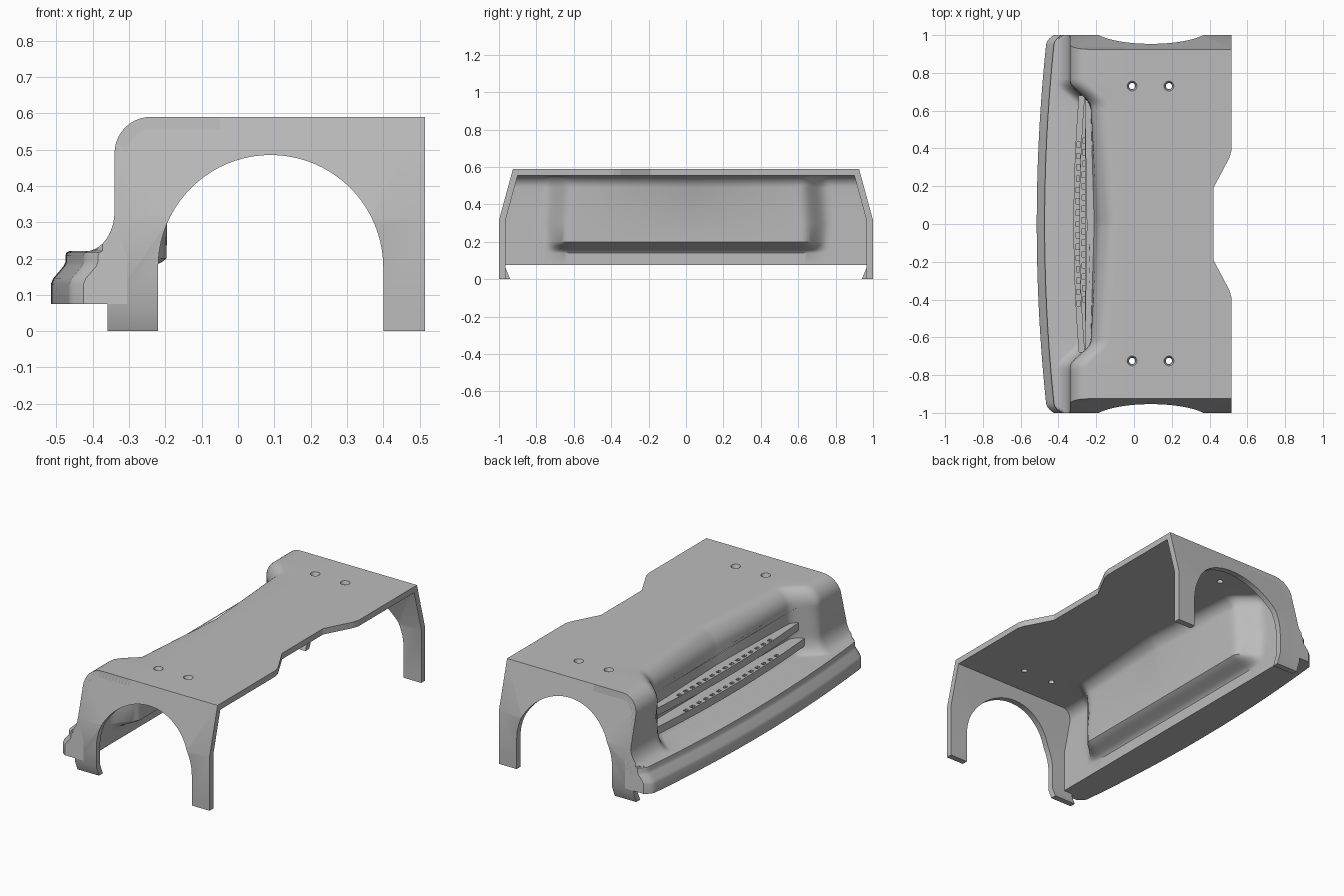
import bpy, bmesh, math
from mathutils import Matrix

cube = bpy.data.objects.get("Cube")
if cube:
    bpy.data.objects.remove(cube, do_unlink=True)

grey = bpy.data.materials.new("plain_grey")
grey.use_nodes = True
colour = (0.5, 0.5, 0.5, 1)
grey.diffuse_color = colour
grey.node_tree.nodes["Principled BSDF"].inputs["Base Color"].default_value = colour

TOP, UNDER = 0.59, 0.555
SEAM = -0.05


def finish(bm, name, smooth=True):
    bmesh.ops.recalc_face_normals(bm, faces=bm.faces[:])
    mesh = bpy.data.meshes.new(name)
    bm.to_mesh(mesh)
    bm.free()
    ob = bpy.data.objects.new(name, mesh)
    bpy.context.collection.objects.link(ob)
    mesh.materials.append(grey)
    if smooth:
        bpy.ops.object.select_all(action='DESELECT')
        ob.select_set(True)
        bpy.context.view_layer.objects.active = ob
        bpy.ops.object.shade_smooth_by_angle(angle=math.radians(32))
    return ob


def cut(ob, cutter):
    cutter.hide_render = True
    cutter.hide_viewport = True
    mod = ob.modifiers.new("holes", 'BOOLEAN')
    mod.operation = 'DIFFERENCE'
    mod.solver = 'EXACT'
    mod.object = cutter
    bpy.context.view_layer.update()
    graph = bpy.context.evaluated_depsgraph_get()
    mesh = bpy.data.meshes.new_from_object(ob.evaluated_get(graph))
    ob.modifiers.clear()
    ob.data = mesh
    bpy.data.objects.remove(cutter, do_unlink=True)


def arc(cx, cz, rx, rz, a, b, n=10):
    angles = [math.radians(a + (b - a) * i / n) for i in range(n + 1)]
    return [(cx + rx * math.cos(t), cz + rz * math.sin(t)) for t in angles]


def prism(points, place, depth):
    """Extrude a flat outline along the vector depth."""
    bm = bmesh.new()
    face = bm.faces.new([bm.verts.new(place(*p)) for p in points])
    new = bmesh.ops.extrude_face_region(bm, geom=[face])['geom']
    bmesh.ops.translate(bm, vec=depth, verts=[v for v in new if isinstance(v, bmesh.types.BMVert)])
    return bm


def step(v, a, b):
    t = min(1, max(0, (v - a) / (b - a)))
    return t * t * (3 - 2 * t)


def half_width(z):
    return 1 - 0.075 * max(0, z - 0.315) / (TOP - 0.315)


def recess(y, z):
    """Depth of the grille recess, deepest at the top centre."""
    y = abs(y)
    lean = min(1, max(0, (z - 0.3) / 0.26))
    return 0.11 * (1 - step(y, 0.62, 0.76)) + 0.05 * max(0, 1 - y / 0.64) * lean


def bumper_x(y):
    y = abs(y)
    return -0.515 + 0.055 * y * y + 0.035 * max(0, (y - 0.95) / 0.05) ** 2


# Nose: one cross-section lofted across the width
upper = arc(-0.24, 0.49, 0.1, 0.1, 90, 180) + arc(-0.42, 0.33, 0.08, 0.11, 0, -90)
lip = [(0.05, 0.22), (0.042, 0.216), (0.04, 0.208), (0.04, 0.19),
       (0.034, 0.178), (0.006, 0.145), (0, 0.13), (0, 0.075)]
lining = [(-0.305, z) for z in (0.075, 0.14, 0.15, 0.16, 0.17, 0.18, 0.19, 0.2, 0.3)]
lining += arc(-0.24, 0.49, 0.065, 0.065, 180, 90)


def section(s):
    ring = [(SEAM, s * half_width(TOP), TOP)]
    for x, z in upper:
        y = s * half_width(z)
        ring.append((max(x + recess(y, z), bumper_x(y) + 0.052), y, z))
    for x, z in lip:
        ring.append((bumper_x(s) + x, s, z))
    for x, z in lining:
        y = s * half_width(z)
        ring.append((x + recess(y, z) * step(z, 0.14, 0.205), y, z))
    ring.append((SEAM, s * half_width(UNDER), UNDER))
    return ring


bm = bmesh.new()
stations = [i / 60 for i in range(-60, 61)]
stations += [side * e for side in (-1, 1) for e in (0.96, 0.975, 0.99)]
rings = [[bm.verts.new(p) for p in section(s)] for s in sorted(stations)]
for a, b in zip(rings, rings[1:]):
    for i in range(len(a)):
        j = (i + 1) % len(a)
        bm.faces.new((a[i], a[j], b[j], b[i]))
bm.faces.new(rings[0])
bm.faces.new(rings[-1])
finish(bm, "nose_and_bumper")

# Side walls with wheel arches and legs
outline = [(0.515, 0), (0.515, TOP)] + arc(-0.24, 0.49, 0.1, 0.1, 90, 180)
outline += [(-0.34, 0.2), (-0.36, 0.2), (-0.36, 0), (-0.22, 0)]
outline += arc(0.09, 0.175, 0.31, 0.31, 180, 0, 40) + [(0.4, 0)]
for side, label in ((1, "rear"), (-1, "front")):
    bm = prism(outline, lambda x, z: (x, side, z), (0, -0.035 * side, 0))
    for z in (0.315, 0.06):
        bmesh.ops.bisect_plane(bm, geom=bm.verts[:] + bm.edges[:] + bm.faces[:],
                               plane_co=(0, 0, z), plane_no=(0, 0, 1))
    for v in bm.verts:
        v.co.y -= side * (1 - half_width(v.co.z))
        if v.co.z < 0.01 and v.co.x < -0.2:
            v.co.y -= side * 0.025
    finish(bm, label + "_side_wall")

# Top plate with the notched edge
edge = [(0.515, 0.925), (0.515, 0.385), (0.505, 0.35), (0.42, 0.19)]
edge += [(x, -y) for x, y in reversed(edge)]
plate = [(SEAM, 0.925)] + edge + [(SEAM, -0.925)]
top = finish(prism(plate, lambda x, y: (x, y, UNDER), (0, 0, TOP - UNDER)), "top_plate", False)

# Countersunk screw holes
bm = bmesh.new()
for x in (-0.01, 0.185):
    for y in (-0.725, 0.73):
        bmesh.ops.create_cone(bm, cap_ends=True, segments=24, radius1=0.018, radius2=0.03,
                              depth=0.03, matrix=Matrix.Translation((x, y, TOP - 0.005)))
cut(top, finish(bm, "countersink_cutter", False))
bm = bmesh.new()
for x in (-0.01, 0.185):
    for y in (-0.725, 0.73):
        bmesh.ops.create_cone(bm, cap_ends=True, segments=24, radius1=0.0165, radius2=0.0165,
                              depth=0.2, matrix=Matrix.Translation((x, y, TOP)))
cut(top, finish(bm, "screw_cutter", False))

# Perforated grille slats, stepped back towards the top
for k, label in enumerate(("lower", "middle", "upper")):
    z, front, thick = 0.265 + 0.09 * k, -0.32 + 0.03 * k, 0.045
    ys = [-0.68 + 1.36 * i / 24 for i in range(25)]
    shape = [(front + 0.06 * y * y, y) for y in ys]
    shape += [(-0.325 + recess(y, z), y) for y in reversed(ys)]
    slat = finish(prism(shape, lambda x, y: (x, y, z), (0, 0, thick)), label + "_grille_slat")
    bm = bmesh.new()
    for i in range(15):
        y = -0.42 + 0.06 * i + 0.02 * k
        place = Matrix.Translation((front + 0.022 + 0.03 * y * y, y, z + thick))
        bmesh.ops.create_cube(bm, size=1, matrix=place @ Matrix.Diagonal((0.018, 0.028, 0.06, 1)))
    cut(slat, finish(bm, "perforation_cutter", False))
